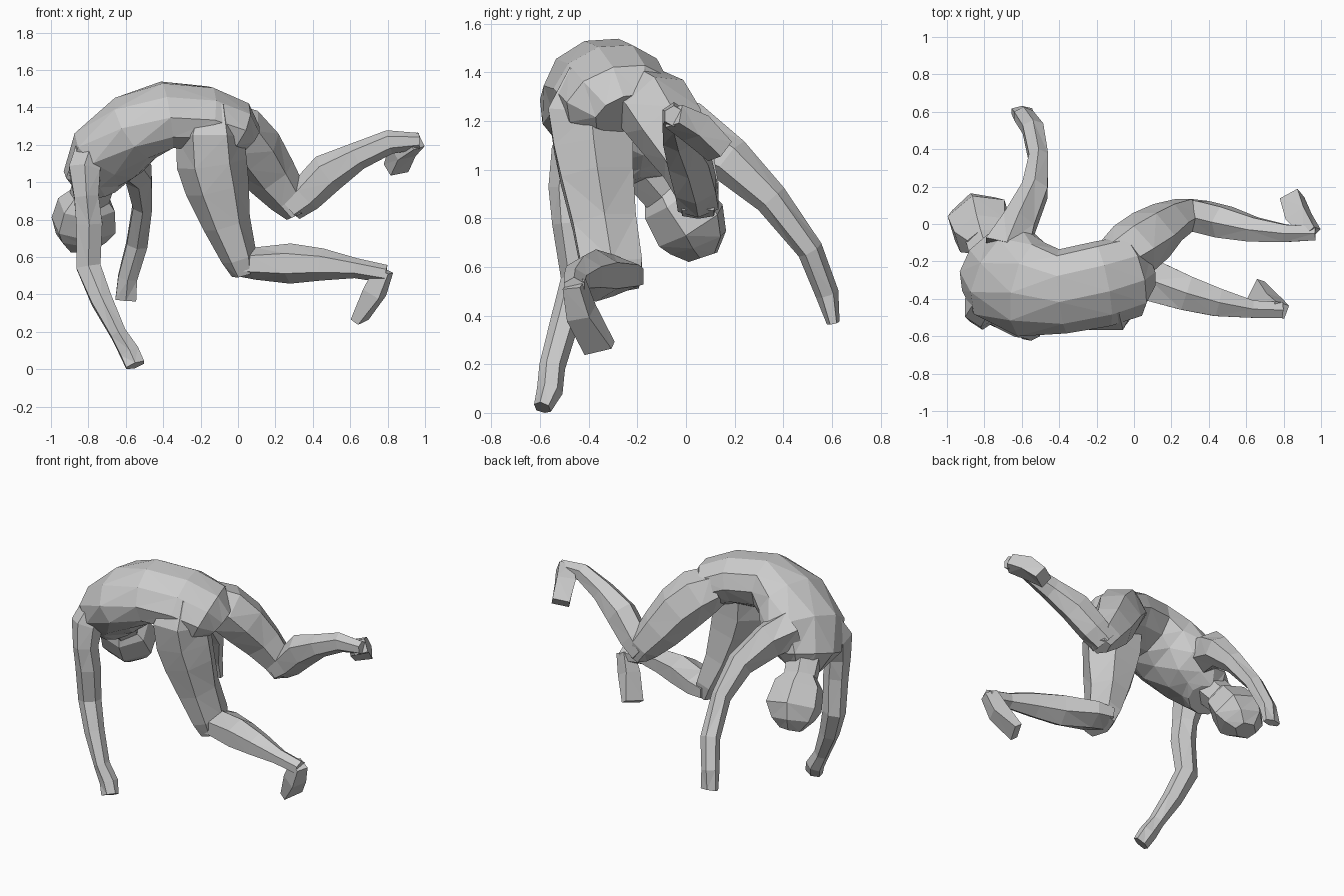
import bpy, bmesh, math
from mathutils import Vector


def tube(name, rings, side, n=6):
    """Low-poly tube; rings are (x, y, z, half width along side, half depth)."""
    bm = bmesh.new()
    pts = [Vector(r[:3]) for r in rings]
    grow = 1 / math.sqrt(math.cos(math.pi / n))
    loops = []
    for i, r in enumerate(rings):
        t = (pts[min(i + 1, len(pts) - 1)] - pts[max(i - 1, 0)]).normalized()
        ref = Vector(side[i] if isinstance(side, list) else side)
        s = (ref - t * ref.dot(t)).normalized()
        u = t.cross(s)
        loop = []
        for k in range(n):
            a = (k + 0.5) * 2 * math.pi / n
            p = pts[i] + grow * (s * math.cos(a) * r[3] + u * math.sin(a) * r[4])
            p.z = max(p.z, 0)
            loop.append(bm.verts.new(p))
        loops.append(loop)
    for a, b in zip(loops, loops[1:]):
        for k in range(n):
            m = (k + 1) % n
            bm.faces.new((a[k], a[m], b[m], b[k]))
    bm.faces.new(loops[0])
    bm.faces.new(loops[-1])
    bmesh.ops.recalc_face_normals(bm, faces=bm.faces)
    bmesh.ops.triangulate(bm, faces=[f for f in bm.faces if len(f.verts) == 4])
    me = bpy.data.meshes.new(name)
    bm.to_mesh(me)
    bm.free()
    ob = bpy.data.objects.new(name, me)
    bpy.context.collection.objects.link(ob)
    return ob


# arched torso, twisting from hips to shoulders
tube("torso", [
    (0.04, -0.25, 1.23, 0.13, 0.10),
    (-0.02, -0.28, 1.29, 0.22, 0.15),
    (-0.17, -0.32, 1.345, 0.23, 0.165),
    (-0.38, -0.36, 1.36, 0.225, 0.175),
    (-0.55, -0.35, 1.29, 0.26, 0.19),
    (-0.69, -0.27, 1.16, 0.27, 0.195),
    (-0.76, -0.22, 1.03, 0.21, 0.15),
    (-0.74, -0.20, 0.94, 0.12, 0.10)],
    [(0, 1, 0.1), (0, 1, 0.15), (0, 1, 0.25), (0.1, 1, 0.35), (0.3, 0.9, 0.3),
     (0.5, 0.85, 0.1), (0.55, 0.8, 0), (0.55, 0.8, 0)], 10)

# neck and head
tube("neck", [(-0.76, -0.20, 1.04, 0.11, 0.10), (-0.81, -0.05, 0.86, 0.10, 0.09)], (1, 0.4, 0))
tube("head", [
    (-0.80, -0.10, 0.94, 0.09, 0.08),
    (-0.81, -0.06, 0.88, 0.15, 0.13),
    (-0.825, 0.02, 0.77, 0.17, 0.15),
    (-0.84, 0.05, 0.70, 0.13, 0.12),
    (-0.84, 0.07, 0.64, 0.07, 0.06)], (1, 0.3, 0))

# arms with hands
tube("front_arm", [
    (-0.77, -0.38, 1.20, 0.09, 0.09),
    (-0.82, -0.45, 1.06, 0.09, 0.10),
    (-0.81, -0.48, 0.92, 0.07, 0.08),
    (-0.795, -0.475, 0.78, 0.075, 0.07),
    (-0.80, -0.45, 0.55, 0.07, 0.06),
    (-0.73, -0.50, 0.37, 0.06, 0.055),
    (-0.64, -0.55, 0.19, 0.045, 0.05),
    (-0.58, -0.56, 0.09, 0.055, 0.05),
    (-0.55, -0.59, 0.02, 0.055, 0.035)], (1, 0, 0))
tube("back_arm", [
    (-0.68, -0.14, 1.20, 0.13, 0.12),
    (-0.615, 0.00, 1.15, 0.095, 0.125),
    (-0.53, 0.18, 1.04, 0.075, 0.09),
    (-0.51, 0.35, 0.88, 0.055, 0.065),
    (-0.54, 0.51, 0.67, 0.06, 0.05),
    (-0.59, 0.58, 0.49, 0.055, 0.045),
    (-0.60, 0.605, 0.37, 0.06, 0.025)], (1, 0, 0))

# thighs and shins
tube("front_thigh", [
    (-0.14, -0.36, 1.40, 0.13, 0.11),
    (-0.15, -0.39, 1.24, 0.19, 0.17),
    (-0.14, -0.38, 1.10, 0.175, 0.175),
    (-0.11, -0.365, 0.97, 0.16, 0.16),
    (-0.06, -0.335, 0.78, 0.14, 0.12),
    (0.005, -0.305, 0.60, 0.135, 0.09),
    (0.03, -0.295, 0.51, 0.11, 0.06)], (0, 1, 0))
tube("front_shin", [
    (0.0, -0.29, 0.56, 0.125, 0.06),
    (0.09, -0.30, 0.565, 0.12, 0.08),
    (0.28, -0.37, 0.565, 0.10, 0.10),
    (0.45, -0.42, 0.56, 0.08, 0.08),
    (0.63, -0.455, 0.54, 0.05, 0.05),
    (0.79, -0.46, 0.51, 0.045, 0.045)], (0, 1, 0))
tube("back_thigh", [
    (-0.08, -0.20, 1.31, 0.14, 0.12),
    (0.00, -0.13, 1.26, 0.15, 0.15),
    (0.09, -0.06, 1.16, 0.14, 0.15),
    (0.18, 0.01, 1.03, 0.11, 0.13),
    (0.27, 0.05, 0.91, 0.09, 0.10),
    (0.31, 0.05, 0.82, 0.07, 0.05)], (0, 1, 0))
tube("back_shin", [
    (0.28, 0.05, 0.86, 0.09, 0.07),
    (0.36, 0.04, 0.93, 0.09, 0.09),
    (0.48, 0.01, 1.05, 0.09, 0.10),
    (0.64, -0.03, 1.14, 0.07, 0.07),
    (0.81, -0.05, 1.215, 0.05, 0.06),
    (0.97, -0.05, 1.22, 0.04, 0.04)], (0, 1, 0))

# feet, hooked back from the ankles
tube("front_foot", [
    (0.78, -0.46, 0.53, 0.045, 0.05),
    (0.73, -0.43, 0.41, 0.06, 0.06),
    (0.65, -0.355, 0.265, 0.075, 0.03)], (0.3, 0.9, 0), 4)
tube("back_foot", [
    (0.95, -0.05, 1.22, 0.05, 0.05),
    (0.88, 0.04, 1.17, 0.07, 0.06),
    (0.845, 0.14, 1.075, 0.065, 0.05)], (0.9, 0.2, 0.4), 4)
